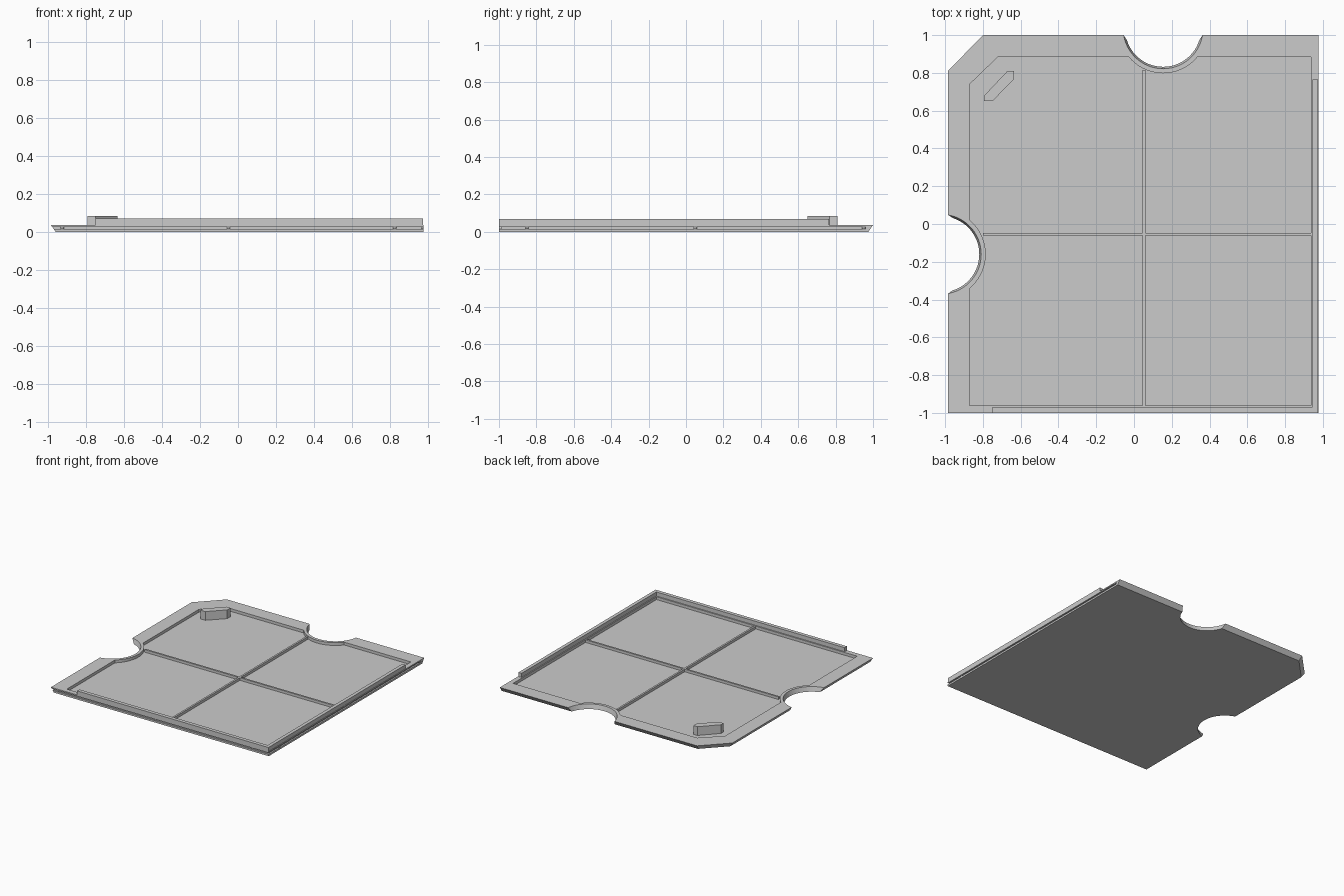
import bpy, bmesh, math
from mathutils import Vector

cube = bpy.data.objects.get("Cube")
if cube:
    bpy.data.objects.remove(cube, do_unlink=True)

RIM, FLOOR, WALL_TOP = 0.037, 0.014, 0.07
BACK_NOTCH, LEFT_NOTCH = (0.154, 1.033), (-1.02, -0.16)

grey = bpy.data.materials.new("plain grey")
grey.use_nodes = True
grey.diffuse_color = (0.6, 0.6, 0.6, 1)
bsdf = next(n for n in grey.node_tree.nodes if n.type == 'BSDF_PRINCIPLED')
bsdf.inputs["Base Color"].default_value = grey.diffuse_color


def finish(name, bm):
    bmesh.ops.recalc_face_normals(bm, faces=bm.faces)
    mesh = bpy.data.meshes.new(name)
    bm.to_mesh(mesh)
    bm.free()
    mesh.materials.append(grey)
    ob = bpy.data.objects.new(name, mesh)
    bpy.context.collection.objects.link(ob)
    return ob


def loft(name, bottom, top, z0, z1):
    """Solid between two outlines with the same number of points."""
    bm = bmesh.new()
    low = [bm.verts.new((x, y, z0)) for x, y in bottom]
    high = [bm.verts.new((x, y, z1)) for x, y in top]
    bm.faces.new(low)
    bm.faces.new(high)
    for i in range(len(low)):
        j = (i + 1) % len(low)
        bm.faces.new((low[i], low[j], high[j], high[i]))
    return finish(name, bm)


def prism(name, outline, z0, z1):
    return loft(name, outline, outline, z0, z1)


def box(name, x0, x1, y0, y1, z0, z1):
    return prism(name, [(x0, y0), (x1, y0), (x1, y1), (x0, y1)], z0, z1)


def circle(centre, r, n=64):
    return [(centre[0] + r * math.cos(2 * math.pi * i / n),
             centre[1] + r * math.sin(2 * math.pi * i / n)) for i in range(n)]


def cut(target, cutter):
    """Subtract the cutter, bake the result and drop the cutter."""
    cutter.hide_render = True
    mod = target.modifiers.new("cut", 'BOOLEAN')
    mod.operation, mod.solver, mod.object = 'DIFFERENCE', 'EXACT', cutter
    graph = bpy.context.evaluated_depsgraph_get()
    mesh = bpy.data.meshes.new_from_object(target.evaluated_get(graph))
    target.modifiers.clear()
    target.data = mesh
    bpy.data.objects.remove(cutter, do_unlink=True)


# Base plate with bevelled left and back edges
plate = loft("base_plate",
             [(-0.96, -1), (0.977, -1), (0.977, 0.975), (-0.79, 0.975), (-0.96, 0.8)],
             [(-0.985, -1), (0.977, -1), (0.977, 1), (-0.8, 1), (-0.985, 0.81)], 0, RIM)

# Recessed floor, kept clear of the round notches
recess = prism("recess_cutter", [(-0.87, -0.96), (0.938, -0.96), (0.938, 0.885),
                                 (-0.72, 0.885), (-0.87, 0.74)], FLOOR, 0.2)
for centre in (BACK_NOTCH, LEFT_NOTCH):
    cut(recess, prism("notch_margin", circle(centre, 0.235), -0.1, 0.3))
cut(plate, recess)

# Round finger notches with slightly sloped sides
for centre in (BACK_NOTCH, LEFT_NOTCH):
    cut(plate, loft("notch_cutter", circle(centre, 0.2), circle(centre, 0.212), -0.003, RIM + 0.003))

# Grooves along the front and right sides
cut(plate, box("front_groove", -1.1, 1.1, -1.1, -0.988, 0.015, 0.027))
cut(plate, box("right_groove", 0.965, 1.1, -1.1, 0.96, 0.015, 0.027))

# Raised L-shaped wall along the front and right
prism("edge_wall", [(-0.75, -1), (0.974, -1), (0.974, 0.765), (0.946, 0.765),
                    (0.946, -0.97), (-0.75, -0.97)], RIM, WALL_TOP)

# Crossing ribs
box("long_rib", 0.045, 0.06, -0.965, 0.815, FLOOR - 0.004, RIM - 0.002)
box("cross_rib_left", -0.8, 0.046, -0.062, -0.047, FLOOR - 0.004, RIM - 0.002)
box("cross_rib_right", 0.059, 0.942, -0.062, -0.047, FLOOR - 0.004, RIM - 0.002)

# Corner block
prism("corner_block", [(-0.793, 0.65), (-0.75, 0.65), (-0.634, 0.767), (-0.634, 0.81),
                       (-0.67, 0.81), (-0.793, 0.68)], FLOOR - 0.004, 0.085)

# Small round studs inside the grooves
for i in range(3):
    for name, pos in (("front_stud", (-0.925 + 0.875 * i, -0.99, 0.021)),
                      ("right_stud", (0.967, -0.85 + 0.9 * i, 0.021))):
        bm = bmesh.new()
        bmesh.ops.create_uvsphere(bm, u_segments=12, v_segments=8, radius=0.009)
        bmesh.ops.translate(bm, vec=Vector(pos), verts=bm.verts)
        finish(name, bm)
